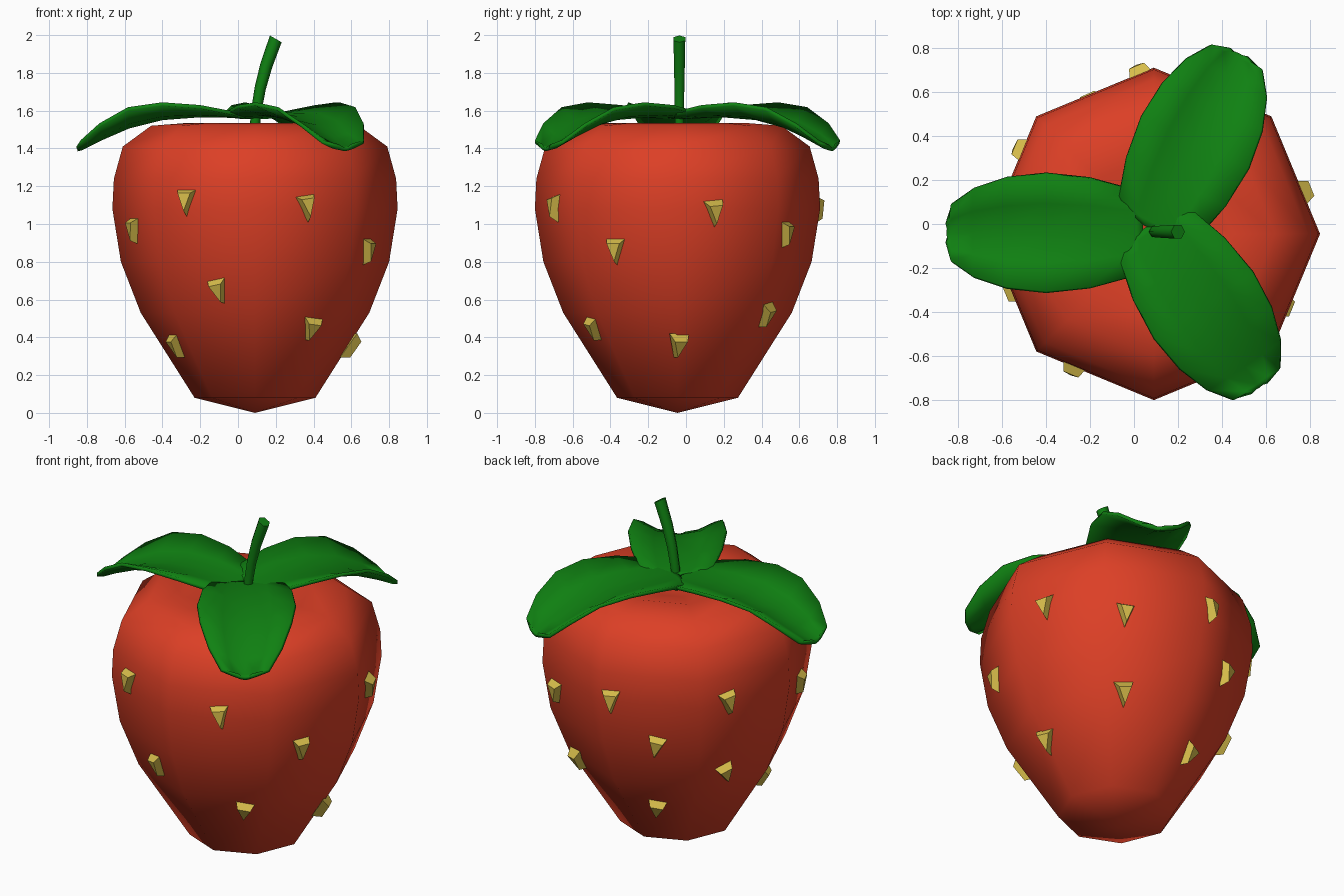
import bpy, bmesh, math
from mathutils import Vector
from mathutils.bvhtree import BVHTree

if "Cube" in bpy.data.objects:
    bpy.data.objects.remove(bpy.data.objects["Cube"])


def material(name, rgb):
    m = bpy.data.materials.new(name)
    m.diffuse_color = (*rgb, 1)
    m.use_nodes = True
    m.node_tree.nodes["Principled BSDF"].inputs["Base Color"].default_value = m.diffuse_color
    return m


RED = material("berry red", (0.72, 0.05, 0.019))
GREEN = material("leaf green", (0.005, 0.22, 0.006))
YELLOW = material("seed yellow", (0.68, 0.51, 0.07))


def finish(bm, name, mat, smooth=None):
    bmesh.ops.recalc_face_normals(bm, faces=bm.faces)
    me = bpy.data.meshes.new(name)
    bm.to_mesh(me)
    bm.free()
    me.materials.append(mat)
    ob = bpy.data.objects.new(name, me)
    bpy.context.collection.objects.link(ob)
    if smooth:
        bpy.ops.object.select_all(action='DESELECT')
        ob.select_set(True)
        bpy.context.view_layer.objects.active = ob
        bpy.ops.object.shade_smooth_by_angle(angle=math.radians(smooth))
    return ob


def bridge(bm, a, b):
    n = len(a)
    for i in range(n):
        j = (i + 1) % n
        bm.faces.new((a[i], a[j], b[j], b[i]))


# Berry body: eight-sided lathe with a shallow dimple on top
CX, CY = 0.09, -0.045
profile = [(0.32, 0.08), (0.605, 0.53), (0.71, 0.80), (0.755, 1.08),
           (0.747, 1.24), (0.70, 1.41), (0.55, 1.52), (0.36, 1.535), (0.14, 1.48)]
bm = bmesh.new()
rings = []
for r, z in profile:
    rings.append([bm.verts.new((CX + r * math.cos(k * math.pi / 4),
                                CY + r * math.sin(k * math.pi / 4), z)) for k in range(8)])
for a, b in zip(rings, rings[1:]):
    bridge(bm, a, b)
for ring, z in ((rings[0], 0.0), (rings[-1], 1.46)):
    tip = bm.verts.new((CX, CY, z))
    for k in range(8):
        bm.faces.new((ring[k], ring[(k + 1) % 8], tip))
bmesh.ops.recalc_face_normals(bm, faces=bm.faces)
tree = BVHTree.FromBMesh(bm)
finish(bm, "berry_body", RED, 60)

# Seeds: triangular frustums set on the body, as (azimuth, height, roll)
seeds = [(239, 1.12, 0), (293, 1.09, 8), (202, 0.97, 0), (331, 0.86, 0),
         (252, 0.65, 12), (304, 0.45, -8), (208, 0.36, 0), (0, 0.36, 0),
         (16, 1.06, 5), (54, 0.95, 0), (54, 0.52, 8), (95, 1.08, 0),
         (148, 1.08, 8), (115, 0.81, -10), (151, 0.60, 20), (111, 0.34, -8)]
triangle = [(-0.056, 0.065), (0.056, 0.065), (0.0, -0.082)]
bm = bmesh.new()
for az, z, roll in seeds:
    d = Vector((math.cos(math.radians(az)), math.sin(math.radians(az)), 0))
    hit, n, _, _ = tree.ray_cast(Vector((CX, CY, z)) + d * 2, -d)
    up = (Vector((0, 0, 1)) - n * n.z).normalized()
    side = up.cross(n)
    c, s = math.cos(math.radians(roll)), math.sin(math.radians(roll))
    layers = []
    for k, h in ((1.0, -0.01), (0.65, 0.04)):
        layers.append([bm.verts.new(hit + side * (x * c - y * s) * k
                                    + up * (x * s + y * c) * k + n * h) for x, y in triangle])
    bridge(bm, *layers)
    for tri in layers:
        bm.faces.new(tri)
finish(bm, "seeds", YELLOW)

# Leaves: rows of (distance, half width, midrib height, edge lift)
rows = [(0.00, 0.05, 1.565, 0.00), (0.03, 0.15, 1.567, 0.005), (0.07, 0.205, 1.572, 0.015),
        (0.24, 0.25, 1.575, 0.045), (0.44, 0.27, 1.56, 0.075), (0.62, 0.25, 1.515, 0.095),
        (0.77, 0.20, 1.45, 0.075), (0.87, 0.13, 1.40, 0.035), (0.89, 0.04, 1.395, 0.02)]


def leaf(name, x, y, angle):
    a = math.radians(angle)
    bm = bmesh.new()
    grid = []
    for u, w, z, lift in rows:
        line = []
        for i in range(-2, 3):
            t = i / 2
            v = w * t
            line.append(bm.verts.new((x + u * math.cos(a) - v * math.sin(a),
                                      y + u * math.sin(a) + v * math.cos(a),
                                      z + lift * t * t)))
        grid.append(line)
    for p, q in zip(grid, grid[1:]):
        for i in range(4):
            bm.faces.new((p[i], q[i], q[i + 1], p[i + 1]))
    ob = finish(bm, name, GREEN, 60)
    mod = ob.modifiers.new("thickness", 'SOLIDIFY')
    mod.thickness = 0.02
    mod.offset = 0


leaf("left_leaf", 0.04, -0.04, 180)
leaf("back_leaf", 0.085, -0.025, 64)
leaf("front_leaf", 0.07, -0.005, -56)

# Stem: tapered six-sided tube bending to the right
path = [(0.085, 1.47, 0.026), (0.097, 1.60, 0.028), (0.118, 1.72, 0.03),
        (0.150, 1.84, 0.033), (0.20, 1.98, 0.036)]
bm = bmesh.new()
rings = []
for i, (x, z, r) in enumerate(path):
    p, q = path[max(i - 1, 0)], path[min(i + 1, len(path) - 1)]
    t = Vector((q[0] - p[0], 0, q[1] - p[1])).normalized()
    if i == len(path) - 1:
        t = Vector((0.5, 0, 0.86)).normalized()
    s = Vector((t.z, 0, -t.x))
    rings.append([bm.verts.new(Vector((x, -0.035, z))
                               + s * r * math.cos(k * math.pi / 3)
                               + Vector((0, 1, 0)) * r * math.sin(k * math.pi / 3))
                  for k in range(6)])
for a, b in zip(rings, rings[1:]):
    bridge(bm, a, b)
bm.faces.new(rings[0])
bm.faces.new(rings[-1])
finish(bm, "stem", GREEN, 65)
